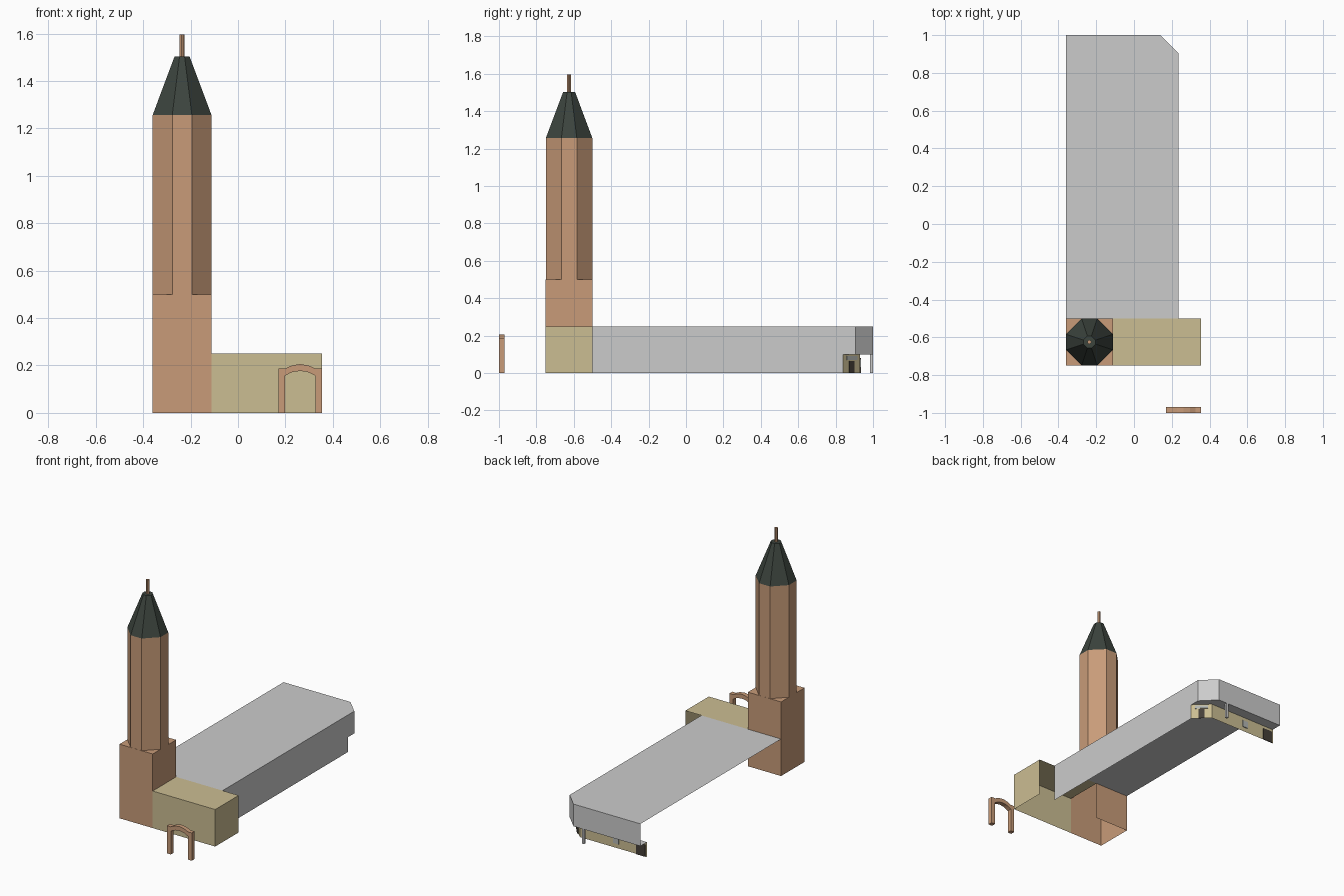
import bpy
from mathutils import Vector

if "Cube" in bpy.data.objects:
    bpy.data.objects.remove(bpy.data.objects["Cube"])


def material(name, rgb):
    m = bpy.data.materials.new(name)
    m.diffuse_color = (*rgb, 1)
    m.use_nodes = True
    m.node_tree.nodes["Principled BSDF"].inputs["Base Color"].default_value = m.diffuse_color
    return m


BRICK = material("warm brick", (0.58, 0.33, 0.19))
SAND = material("sand stone", (0.60, 0.51, 0.29))
GREY = material("light grey", (0.60, 0.60, 0.60))
SLATE = material("dark slate", (0.045, 0.058, 0.048))
DARK = material("dark door", (0.06, 0.05, 0.04))
GLASS = material("pale glass", (0.45, 0.47, 0.45))


def build(name, faces, mat):
    """One object from a list of polygons, each a list of points."""
    verts, polys = [], []
    for f in faces:
        polys.append(range(len(verts), len(verts) + len(f)))
        verts += [tuple(p) for p in f]
    me = bpy.data.meshes.new(name)
    me.from_pydata(verts, [], [list(p) for p in polys])
    me.materials.append(mat)
    ob = bpy.data.objects.new(name, me)
    bpy.context.collection.objects.link(ob)
    return ob


def walls(path, z0, z1):
    """Upright quads along a path; outside is to the right of travel."""
    return [[(*a, z0), (*b, z0), (*b, z1), (*a, z1)] for a, b in zip(path, path[1:])]


def flat(path, z, down=False):
    pts = [(*p, z) for p in path]
    return pts[::-1] if down else pts


def loft(low, high, z0, z1):
    """Closed solid between two matching outlines."""
    n = len(low)
    sides = [[(*low[i], z0), (*low[(i + 1) % n], z0),
              (*high[(i + 1) % n], z1), (*high[i], z1)] for i in range(n)]
    return sides + [flat(high, z1), flat(low, z0, True)]


def octagon(r):
    """Square with its corners cut at the thirds, around the tower axis."""
    t = r / 3
    ring = [(r, -t), (r, t), (t, r), (-t, r), (-r, t), (-r, -t), (-t, -r), (t, -r)]
    return [(x - 0.236, y - 0.625) for x, y in ring]


def plate(name, a, b, s0, s1, z0, z1, mat):
    """Thin panel on the wall from a to b, between distances s0 and s1."""
    a, b = Vector(a), Vector(b)
    d = (b - a).normalized()
    n = Vector((d.y, -d.x)) * 0.005
    p, q = a + d * s0, a + d * s1
    outline = [tuple(p), tuple(p + n), tuple(q + n), tuple(q)]
    return build(name, loft(outline, outline, z0, z1), mat)


# Tower: open-bottomed square base, eight-sided shaft, spire and finial
L, R, F, B = -0.36, -0.112, -0.75, -0.50
base = walls([(R, B), (L, B), (L, F), (R, F)], 0, 0.5)
base += walls([(R, F), (R, B)], 0.25, 0.5)
base.append(flat([(L, F), (R, F), (R, B), (L, B)], 0.5))
build("tower_base", base, BRICK)
build("tower_shaft", loft(octagon(0.124), octagon(0.124), 0.5, 1.257), BRICK)
build("tower_spire", loft(octagon(0.124), octagon(0.032), 1.257, 1.503), SLATE)
build("tower_finial", loft(octagon(0.01), octagon(0.01), 1.503, 1.597), BRICK)

# Front wing: front, end wall and roof, open behind
E = 0.355
build("front_wing", walls([(R, F), (E, F), (E, B)], 0, 0.25)
      + [flat([(R, F), (E, F), (E, B), (R, B)], 0.25)], SAND)

# Long hall: roof, side wall and the band over the recessed shop, open on the left
W = 0.235
hall = [flat([(L, B), (W, B), (W, 0.905), (0.14, 1.0), (L, 1.0)], 0.25)]
hall += walls([(W, B), (W, 0.84)], 0, 0.25)
hall += walls([(W, 0.84), (W, 0.905), (0.14, 1.0), (L, 1.0)], 0.1, 0.25)
hall.append(flat([(W, 0.84), (W, 0.905), (0.14, 1.0), (0.14, 0.93)], 0.1, True))
hall.append(flat([(0.14, 0.93), (0.14, 1.0), (L, 1.0), (L, 0.93)], 0.1, True))
build("long_hall", hall, GREY)

# Recessed shop front with door, sign and windows
c0, c1, c2 = (W, 0.84), (0.14, 0.93), (L, 0.93)
build("shop_front", walls([c0, c1, c2], 0, 0.1), SAND)
plate("corner_door", c0, c1, 0.045, 0.085, 0, 0.065, DARK)
plate("corner_sign", c0, c1, 0.025, 0.105, 0.07, 0.09, GLASS)
plate("shop_window", c1, c2, 0.25, 0.29, 0.03, 0.075, GLASS)
plate("back_door", c1, c2, 0.42, 0.49, 0, 0.08, DARK)

# Slim column under the band
col = [(0.062, 0.984), (0.078, 0.984), (0.078, 1.0), (0.062, 1.0)]
build("shop_column", loft(col, col, 0, 0.1), GREY)

# Free-standing gateway: matching outer and inner arch lines, mirrored about its middle
half = [(-0.0925, 0, -0.0645, 0), (-0.0925, 0.187, -0.0645, 0.156),
        (-0.064, 0.187, -0.045, 0.167), (-0.035, 0.2, -0.03, 0.173), (0, 0.206, 0, 0.177)]
rows = half + [(-a, b, -c, d) for a, b, c, d in half[-2::-1]]
gate = []
y0, y1, cx = -1.0, -0.97, 0.2625
for (a, b, c, d), (e, f, g, h) in zip(rows, rows[1:]):
    o0, i0, o1, i1 = (cx + a, b), (cx + c, d), (cx + e, f), (cx + g, h)
    at = lambda p, y: (p[0], y, p[1])
    gate.append([at(p, y0) for p in (o0, i0, i1, o1)])
    gate.append([at(p, y1) for p in (o1, i1, i0, o0)])
    gate.append([at(o0, y0), at(o1, y0), at(o1, y1), at(o0, y1)])
    gate.append([at(i1, y0), at(i0, y0), at(i0, y1), at(i1, y1)])
for a, b, c, d in (rows[0], rows[-1]):
    x0, x1 = sorted((cx + a, cx + c))
    gate.append(flat([(x0, y0), (x1, y0), (x1, y1), (x0, y1)], 0, True))
build("gateway_arch", gate, BRICK)
